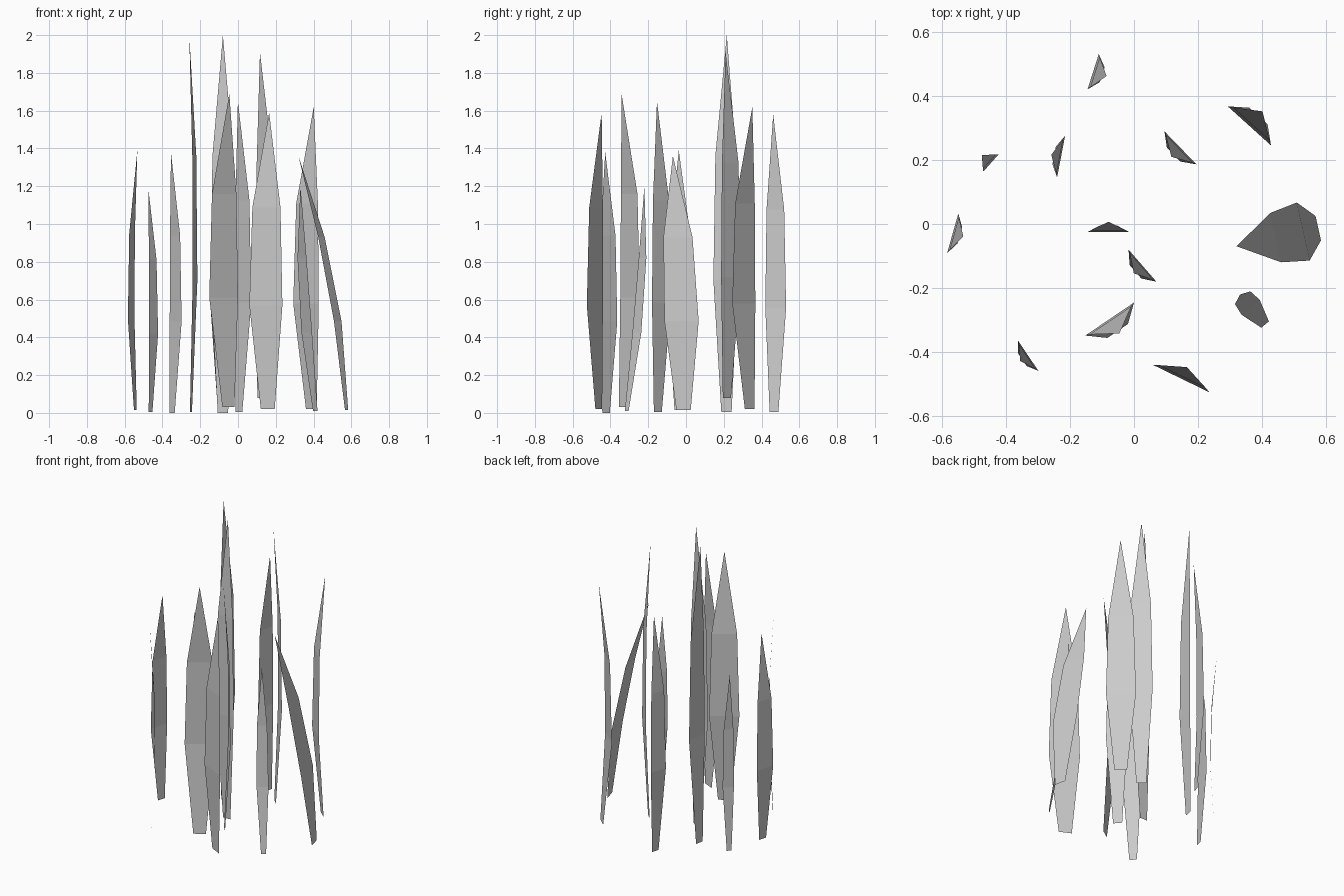
import bpy
from mathutils import Vector

# Each blade: centre of widest row (x, y), half-width vector (dx, dy),
# base z, tip z, sideways offset of base and of tip relative to the widest row
BLADES = [
    (-.1275, .475, .0175, .055, .005, 1.58, -.03, -.044),
    (.36, .306, .0675, -.061, .02, 1.62, .042, .061),
    (.145, .2375, .05, -.0515, .08, 1.91, -.03, -.04),
    (-.2275, .21, .0125, .065, .005, 2.0, .022, .031),
    (-.4465, .19, .0235, .0265, .005, 1.19, .022, .038),
    (-.5655, -.029, .0175, .0615, .015, 1.39, -.023, -.034),
    (-.08, -.025, .065, 0, 0, 2.0, .02, .032),
    (.0265, -.13, .0435, -.05, .005, 1.65, -.029, -.036),
    (-.076, -.2965, .076, .0515, .03, 1.69, -.045, -.054),
    (-.33, -.411, .0315, -.047, 0, 1.38, -.022, -.03),
    (.1475, -.4825, .0875, -.0425, .02, 1.59, .023, .04),
    (.528, -.0235, -.02, .0905, .015, 1.36, -.048, .213),
    (.364, -.26, .028, .0235, .01, 1.2, -.07, .052),
]
# Row position along the blade and its relative width
ROWS = [(0, .42), (.35, 1), (.68, .85)]


def blade(name, x, y, dx, dy, z0, z1, base, tip):
    half = Vector((dx, dy, 0))
    side = Vector((-dy, dx, 0)).normalized()
    # quadratic bend through base, widest row (0) and tip
    t1 = ROWS[1][0]
    b = (-base - t1 * (tip - base)) / (t1 * t1 - t1)
    a = tip - base - b

    def centre(t):
        return Vector((x, y, z0 + (z1 - z0) * t)) + side * (base + a * t + b * t * t)

    verts = []
    for t, w in ROWS:
        verts += [centre(t) - half * w, centre(t) + half * w]
    verts.append(centre(1))
    mesh = bpy.data.meshes.new(name)
    mesh.from_pydata(verts, [], [(0, 1, 3, 2), (2, 3, 5, 4), (4, 5, 6)])
    obj = bpy.data.objects.new(name, mesh)
    bpy.context.collection.objects.link(obj)


# Tuft of grass blades
for i, spec in enumerate(BLADES, 1):
    blade(f"grass_blade_{i}", *spec)
